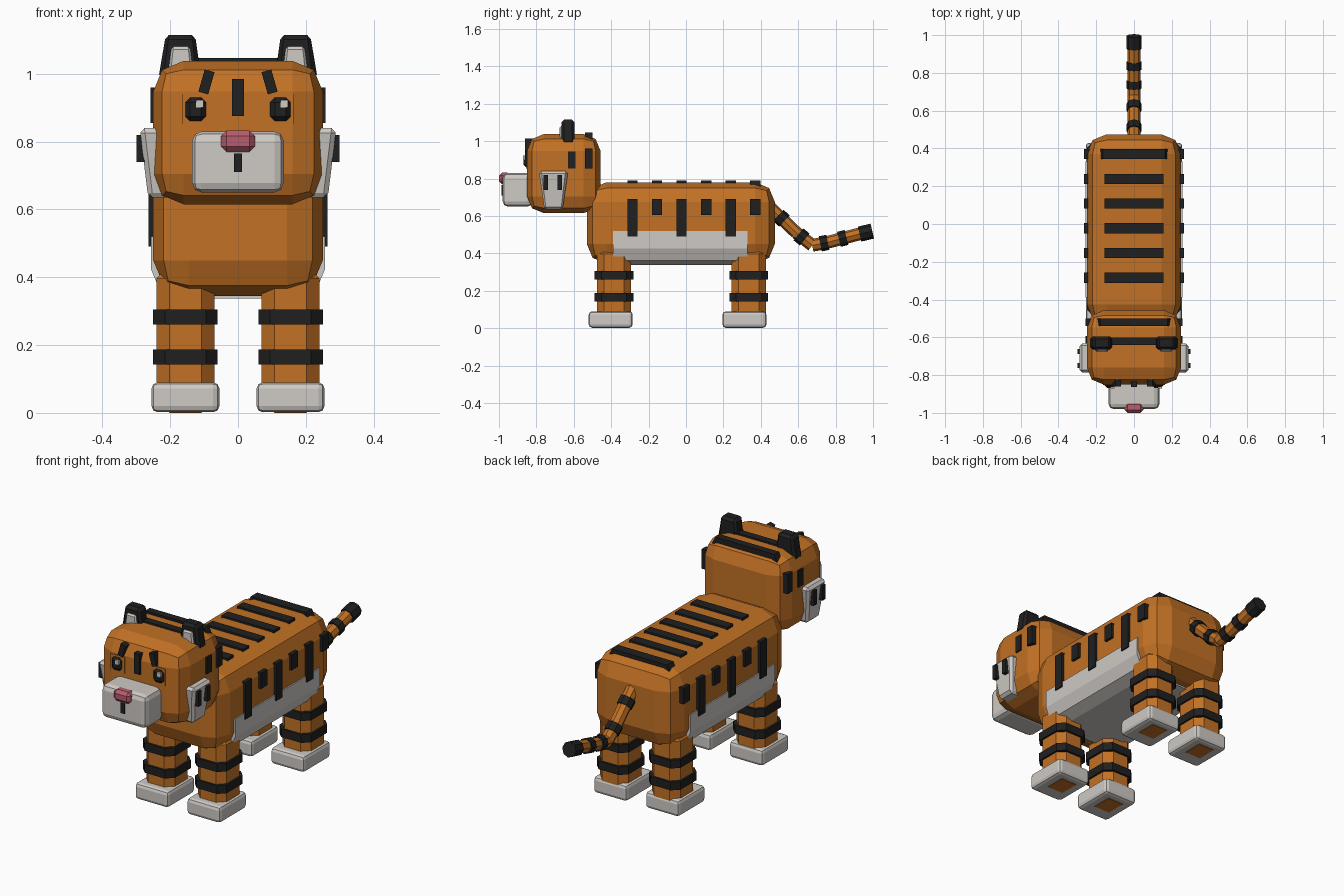
import bpy, bmesh
from mathutils import Vector, Matrix

cube = bpy.data.objects.get("Cube")
if cube:
    bpy.data.objects.remove(cube, do_unlink=True)


def material(name, rgb):
    m = bpy.data.materials.new(name)
    m.use_nodes = True
    m.diffuse_color = (*rgb, 1)
    m.node_tree.nodes["Principled BSDF"].inputs["Base Color"].default_value = (*rgb, 1)
    return m


ORANGE = material("orange fur", (0.54, 0.165, 0.018))
BLACK = material("black fur", (0.014, 0.014, 0.014))
WHITE = material("white fur", (0.62, 0.59, 0.56))
PINK = material("pink nose", (0.48, 0.11, 0.15))


def finish(name, bm, mat):
    bmesh.ops.recalc_face_normals(bm, faces=bm.faces)
    mesh = bpy.data.meshes.new(name)
    bm.to_mesh(mesh)
    bm.free()
    mesh.materials.append(mat)
    ob = bpy.data.objects.new(name, mesh)
    bpy.context.collection.objects.link(ob)
    return ob


def box(name, mat, xs, ys, zs, bevel=0, seg=1, pick=None, warp=None, roll=0):
    """Box between limits, with optional bevel, edge choice, warp and roll about y."""
    bm = bmesh.new()
    low, high = (Vector(p) for p in zip(sorted(xs), sorted(ys), sorted(zs)))
    mid, size = (low + high) / 2, high - low
    bmesh.ops.create_cube(bm, size=1, matrix=Matrix.Diagonal((*size, 1)))
    if bevel:
        edges = [e for e in bm.edges if pick is None or pick(e)]
        bmesh.ops.bevel(bm, geom=edges, offset=bevel, segments=seg, profile=0.5, affect='EDGES')
    bm.transform(Matrix.Translation(mid) @ Matrix.Rotation(roll, 4, 'Y'))
    if warp:
        for v in bm.verts:
            v.co = warp(v.co)
    return finish(name, bm, mat)


def tube(name, mat, p, q, r):
    """Eight-sided tube between two points in the side plane."""
    a, b = Vector((0, *p)), Vector((0, *q))
    d = b - a
    bm = bmesh.new()
    bmesh.ops.create_cone(bm, cap_ends=True, segments=8, radius1=r, radius2=r, depth=d.length,
                          matrix=Matrix.Translation((a + b) / 2) @ d.to_track_quat('Z', 'Y').to_matrix().to_4x4())
    return finish(name, bm, mat)


def taper(z0, z1, centre, top):
    """Scale x about a centre, from full at z0 to the given factor at z1."""
    def f(c):
        k = 1 + (top - 1) * (c.z - z0) / (z1 - z0)
        return Vector((centre + (c.x - centre) * k, c.y, c.z))
    return f


# Body and belly
box("body", ORANGE, (-.25, .25), (-.53, .475), (.345, .78), .105, 2)
box("belly", WHITE, (-.257, .257), (-.39, .33), (.337, .52), .088, 2,
    pick=lambda e: all(v.co.z < 0 for v in e.verts) and abs(e.verts[0].co.y - e.verts[1].co.y) > .1)

# Back and flank stripes
for i in range(6):
    y = -.285 + i * .131
    span = (y - .027, y + .027)
    last = i == 5
    if last:
        box("rump_stripe", BLACK, (-.205, .205), span, (.70, .79), warp=taper(.70, .79, 0, .8))
    else:
        box("back_stripe", BLACK, (-.155, .155), span, (.76, .79))
    for s in (-1, 1):
        box("flank_stripe", BLACK, (s * .2, s * .264), span, (.605 if i % 2 else .49, .69))

# Head
box("head", ORANGE, (-.25, .25), (-.85, -.457), (.615, 1.038), .09, 2)
box("muzzle", WHITE, (-.135, .135), (-.98, -.82), (.65, .83), .028, 2)
box("nose", PINK, (-.05, .05), (-1.0, -.94), (.77, .832), .016)
box("mouth", BLACK, (-.012, .012), (-.986, -.96), (.71, .765))
box("forehead_stripe", BLACK, (-.017, .017), (-.862, -.80), (.875, .985))
box("crown_stripe", BLACK, (-.15, .15), (-.64, -.60), (1.01, 1.047))
box("nape_stripe", BLACK, (-.215, .215), (-.54, -.50), (.96, 1.047), warp=taper(.96, 1.047, 0, .82))

# Paired head parts
for s in (-1, 1):
    def cheek_shape(c, s=s):
        t = (c.z - .635) / .205
        return Vector((c.x + s * .025 * (t - 1), -.708 + (c.y + .708) * (.62 + .38 * t), c.z))

    box("cheek", WHITE, (s * .215, s * .29), (-.787, -.63), (.635, .84), .014, warp=cheek_shape)
    for y in (-.75, -.675):
        box("cheek_stripe", BLACK, (s * .25, s * .299), (y - .013, y + .013), (.74, .82))
    box("temple_stripe", BLACK, (s * .2, s * .258), (-.632, -.592), (.855, .945))
    box("nape_side_stripe", BLACK, (s * .17, s * .258), (-.54, -.50), (.855, .96))
    box("brow_stripe", BLACK, (s * .078, s * .108), (-.86, -.79), (.942, 1.01), roll=-s * .28)
    box("eye_patch", ORANGE, (s * .08, s * .163), (-.853, -.80), (.852, .94))
    box("eye", BLACK, (s * .095, s * .155), (-.868, -.82), (.86, .93), .014)
    glint = s * .125 + .012
    box("eye_glint", WHITE, (glint - .011, glint + .011), (-.872, -.86), (.9, .922))
    box("ear", BLACK, (s * .108, s * .235), (-.665, -.595), (.985, 1.115), .014,
        warp=taper(.985, 1.115, s * .166, .68))
    box("inner_ear", WHITE, (s * .13, s * .208), (-.675, -.64), (.99, 1.08), .008,
        warp=taper(.99, 1.08, s * .168, .7))

# Legs, leg bands and feet
for side, s in (("left", 1), ("right", -1)):
    for end, y, foot in (("front", -.385, (-.52, -.285)), ("back", .335, (.195, .43))):
        name = end + "_" + side
        box(name + "_leg", ORANGE, (s * .07, s * .24), (y - .092, y + .092), (0, .435), .038, 1)
        for z in (.165, .283):
            box(name + "_band", BLACK, (s * .06, s * .25), (y - .103, y + .103), (z - .022, z + .022), .035,
                pick=lambda e: abs(e.verts[0].co.z - e.verts[1].co.z) > .01)
        box(name + "_foot", WHITE, (s * .055, s * .255), foot, (.002, .09), .018, 2)

# Tail with rings and tip
path = [(.43, .665), (.59, .51), (.675, .443), (.75, .457), (.95, .51)]
for p, q in zip(path, path[1:]):
    tube("tail", ORANGE, p, q, .034)
for y, z, dy, dz in ((.51, .588, .016, -.015), (.618, .488, .017, -.014),
                     (.738, .455, .02, .004), (.838, .48, .02, .005), (.962, .511, .034, .008)):
    tube("tail_ring", BLACK, (y - dy, z - dz), (y + dy, z + dz), .041)
